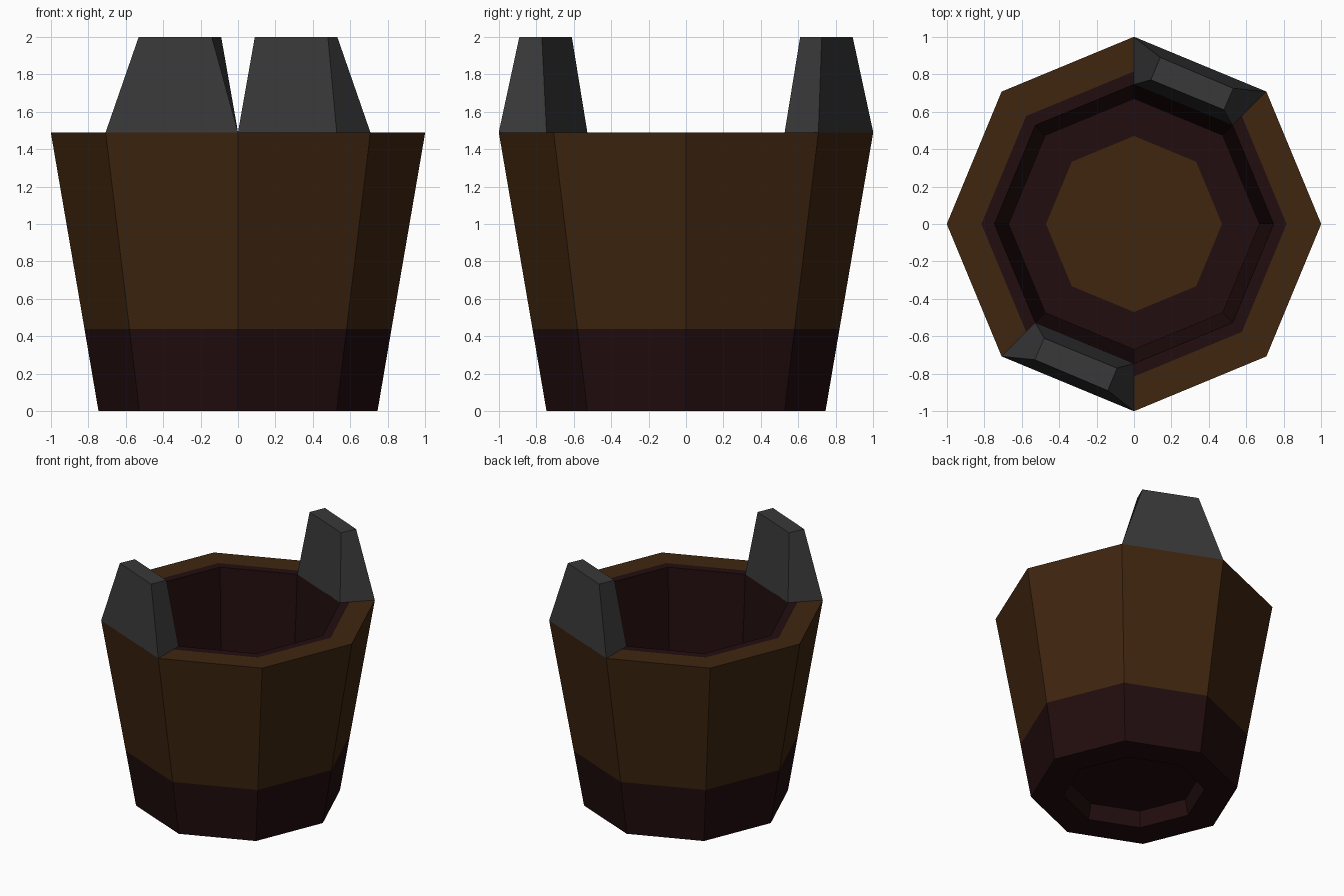
import bpy
import bmesh
from math import cos, sin, pi
from mathutils import Matrix

cube = bpy.data.objects.get("Cube")
if cube:
    bpy.data.objects.remove(cube, do_unlink=True)

SIDES = 8
RIM = 1.49


def material(name, rgb, rough=0.8):
    mat = bpy.data.materials.new(name)
    mat.use_nodes = True
    mat.diffuse_color = (*rgb, 1)
    bsdf = mat.node_tree.nodes["Principled BSDF"]
    bsdf.inputs["Base Color"].default_value = (*rgb, 1)
    bsdf.inputs["Roughness"].default_value = rough
    return mat


wood = material("brown wood", (0.050, 0.019, 0.005))
dark = material("dark red wood", (0.016, 0.004, 0.0045))
metal = material("dark grey", (0.040, 0.040, 0.040))


def finish(name, bm, mats):
    bmesh.ops.recalc_face_normals(bm, faces=bm.faces)
    mesh = bpy.data.meshes.new(name)
    bm.to_mesh(mesh)
    bm.free()
    for mat in mats:
        mesh.materials.append(mat)
    obj = bpy.data.objects.new(name, mesh)
    bpy.context.collection.objects.link(obj)
    return obj


def ring(bm, radius, z):
    angles = [2 * pi * i / SIDES for i in range(SIDES)]
    return [bm.verts.new((radius * cos(a), radius * sin(a), z)) for a in angles]


# Bucket: closed eight-sided shell; third value is the material
# of the band leading up to that ring (0 brown, 1 dark red)
profile = [
    (0.48, 0.12, 1),    # ceiling of the recess underneath
    (0.51, 0.00, 1),    # recess wall
    (0.745, 0.00, 1),   # foot
    (0.82, 0.44, 1),    # dark lower band
    (1.00, RIM, 0),     # outer wall
    (0.815, RIM, 0),    # rim
    (0.745, RIM, 1),    # inner edge of the rim
    (0.67, 0.20, 1),    # inner wall
    (0.47, 0.20, 1),    # floor border
]
bm = bmesh.new()
rings = [ring(bm, r, z) for r, z, _ in profile]
for lower, upper, (_, _, mat) in zip(rings, rings[1:], profile[1:]):
    for i in range(SIDES):
        j = (i + 1) % SIDES
        face = bm.faces.new((lower[i], lower[j], upper[j], upper[i]))
        face.material_index = mat
bm.faces.new(rings[0]).material_index = 1    # recess ceiling
bm.faces.new(rings[-1]).material_index = 0   # floor centre
finish("bucket", bm, [wood, dark])

# Handles: tapered blocks on two opposite rim segments
base = [(0, 1), (0.707, 0.707), (0.527, 0.527), (0, 0.745)]
top = [(0.14, 0.89), (0.53, 0.725), (0.48, 0.61), (0.09, 0.77)]
for name, angle in (("back_handle", 0), ("front_handle", pi)):
    bm = bmesh.new()
    low = [bm.verts.new((x, y, RIM)) for x, y in base]
    high = [bm.verts.new((x, y, 2)) for x, y in top]
    bm.faces.new(low)
    bm.faces.new(high)
    for i in range(4):
        j = (i + 1) % 4
        bm.faces.new((low[i], low[j], high[j], high[i]))
    bmesh.ops.rotate(bm, verts=bm.verts, matrix=Matrix.Rotation(angle, 3, 'Z'))
    finish(name, bm, [metal])
